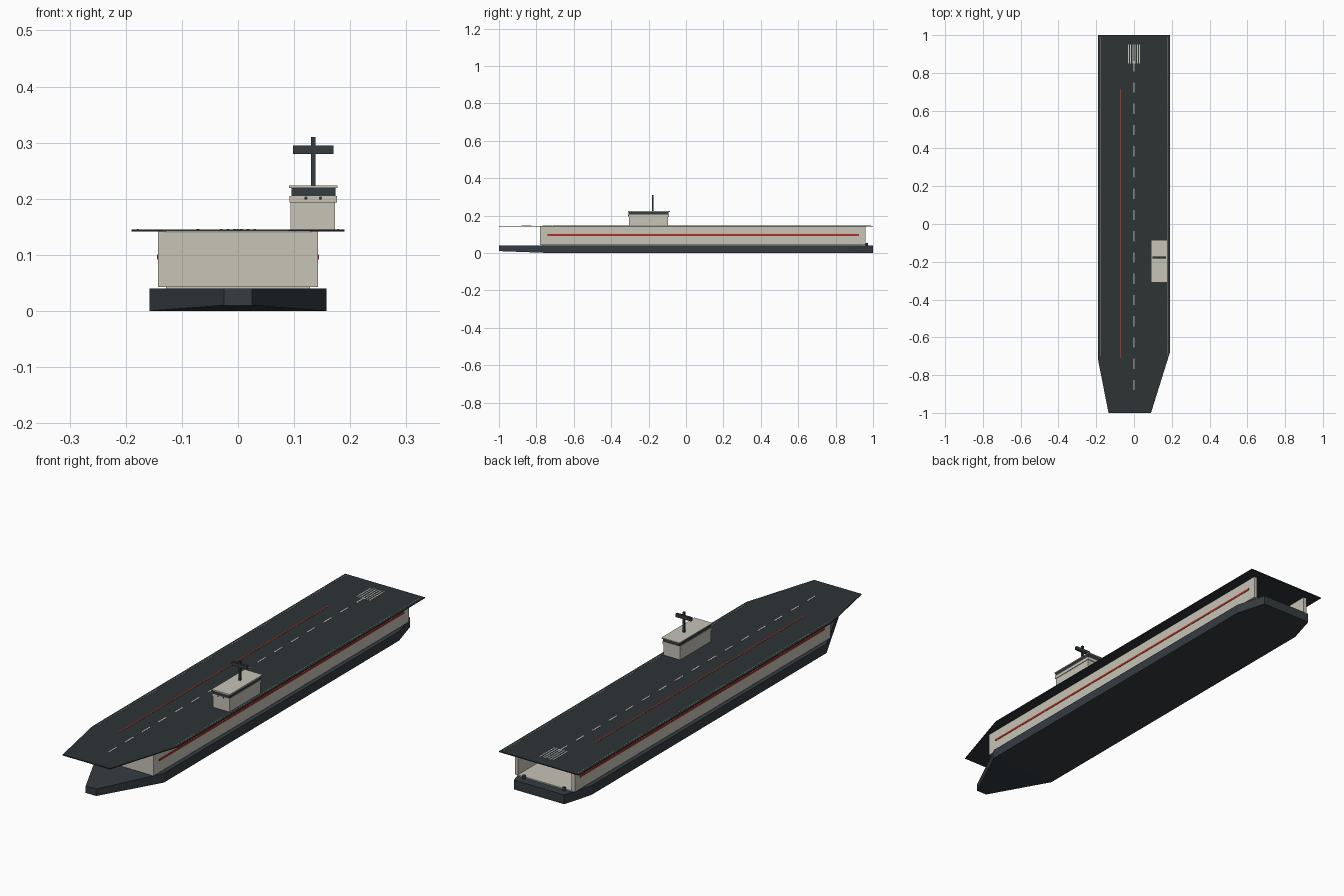
import bpy, bmesh, math

if "Cube" in bpy.data.objects:
    bpy.data.objects.remove(bpy.data.objects["Cube"])

def mat(name, c):
    m = bpy.data.materials.new(name)
    m.diffuse_color = (*c, 1)
    m.use_nodes = True
    m.node_tree.nodes["Principled BSDF"].inputs["Base Color"].default_value = m.diffuse_color
    return m

DARK = mat("dark_grey", (0.035, 0.045, 0.053))
DECK = mat("deck_grey", (0.026, 0.033, 0.036))
CREAM = mat("cream", (0.57, 0.55, 0.47))
RED = mat("red", (0.42, 0.03, 0.02))
WHITE = mat("marking_white", (0.6, 0.6, 0.56))
GREY = mat("marking_grey", (0.2, 0.22, 0.22))

def finish(name, bm, m):
    bmesh.ops.recalc_face_normals(bm, faces=bm.faces)
    me = bpy.data.meshes.new(name)
    bm.to_mesh(me)
    bm.free()
    me.materials.append(m)
    ob = bpy.data.objects.new(name, me)
    bpy.context.collection.objects.link(ob)
    return ob

def box(name, x, y, z, m):
    """Box from (min, max) ranges."""
    bm = bmesh.new()
    bmesh.ops.create_cube(bm, size=1)
    for v in bm.verts:
        v.co = [r[0] if c < 0 else r[1] for c, r in zip(v.co, (x, y, z))]
    return finish(name, bm, m)

def prism(name, outline, z0, z1, m, lift=None):
    """Vertical prism; lift(x, y) raises the bottom outline."""
    bm = bmesh.new()
    lo = [bm.verts.new((x, y, z0 + (lift(x, y) if lift else 0))) for x, y in outline]
    hi = [bm.verts.new((x, y, z1)) for x, y in outline]
    n = len(outline)
    bm.faces.new(lo[::-1])
    bm.faces.new(hi)
    for i in range(n):
        j = (i + 1) % n
        bm.faces.new((lo[i], lo[j], hi[j], hi[i]))
    bmesh.ops.triangulate(bm, faces=[f for f in bm.faces if len(f.verts) > 4])
    return finish(name, bm, m)

def cylinder(name, loc, r, h, m, along_y=False):
    bm = bmesh.new()
    bmesh.ops.create_cone(bm, cap_ends=True, segments=12, radius1=r, radius2=r, depth=h)
    ob = finish(name, bm, m)
    ob.location = loc
    if along_y:
        ob.rotation_euler.x = math.pi / 2
    return ob

# Lower hull with pointed bow and tapered stern
half = [(0.025, -1), (0.158, -0.73), (0.158, 0.87), (0.12, 1)]
hull = half + [(-x, y) for x, y in reversed(half)]
prism("lower_hull", hull, 0, 0.04, DARK, lambda x, y: 0.01 if y < -0.9 else 0)

# Hangar: floor, side walls with stripes, bow bulkhead, open stern
box("hangar_floor", (-0.128, 0.128), (-0.77, 0.96), (0.04, 0.045), CREAM)
for s, side in ((-1, "left"), (1, "right")):
    def span(a, b):
        return tuple(sorted((s * a, s * b)))
    box(f"hangar_wall_{side}", span(0.128, 0.143), (-0.78, 0.96), (0.043, 0.142), CREAM)
    box(f"side_stripe_{side}", span(0.142, 0.1445), (-0.74, 0.925), (0.092, 0.101), RED)
    box(f"deck_edge_line_{side}", span(0.177, 0.18), (-0.7, 0.99), (0.144, 0.1462), GREY)
    cylinder(f"stern_bollard_{side}", (s * 0.095, 0.965, 0.047), 0.007, 0.014, DARK)
box("bow_bulkhead", (-0.135, 0.135), (-0.778, -0.766), (0.043, 0.14), CREAM)

# Flight deck
prism("flight_deck", [(-0.135, -1), (0.09, -1), (0.19, -0.68), (0.19, 1),
                      (-0.19, 1), (-0.19, -0.72)], 0.1415, 0.1455, DECK)

# Deck markings
Z = (0.145, 0.1465)
box("landing_line", (-0.074, -0.069), (-0.71, 0.715), Z, RED)
for i in range(16):
    y = -0.88 + i * 0.1125
    box(f"centre_dash_{i}", (-0.003, 0.003), (y, y + 0.055), Z, WHITE)
for i in range(6):
    x = -0.03 + i * 0.012
    box(f"threshold_bar_{i}", (x - 0.0025, x + 0.0025), (0.85, 0.95), Z, WHITE)

# Island superstructure
box("island_base", (0.094, 0.173), (-0.305, -0.095), (0.144, 0.205), CREAM)
box("island_gallery", (0.092, 0.176), (-0.308, -0.092), (0.193, 0.205), CREAM)
box("bridge_windows", (0.095, 0.174), (-0.307, -0.093), (0.204, 0.22), DARK)
box("bridge_roof", (0.091, 0.177), (-0.31, -0.085), (0.219, 0.2235), CREAM)
for i, x in enumerate((0.121, 0.147)):
    cylinder(f"front_lamp_{i}", (x, -0.308, 0.201), 0.003, 0.004, DARK, True)

# Mast and radar bar
box("mast", (0.13, 0.138), (-0.182, -0.174), (0.222, 0.31), DARK)
box("radar_bar", (0.098, 0.17), (-0.183, -0.173), (0.28, 0.295), DARK)
